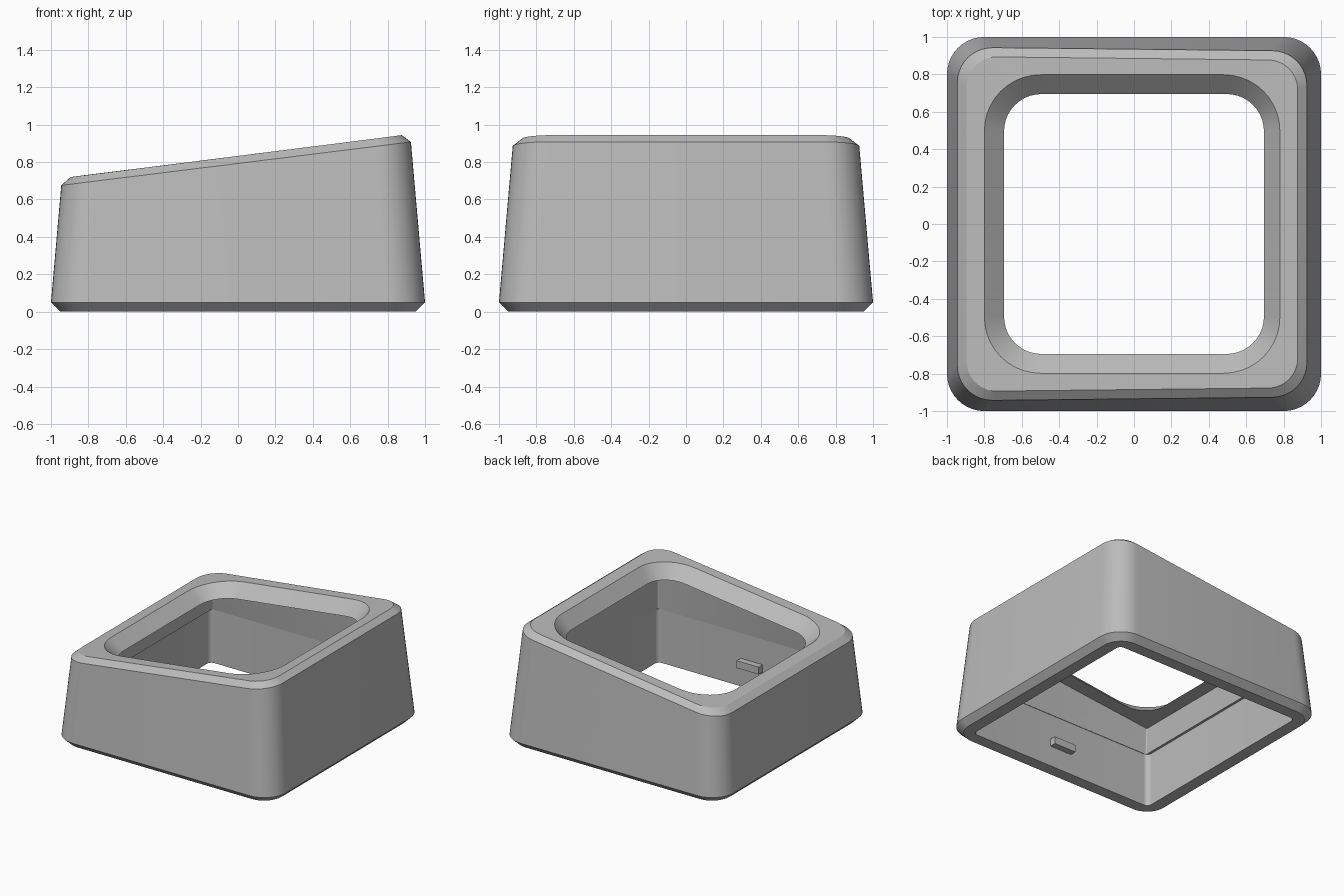
import bpy, bmesh, math

cube = bpy.data.objects.get("Cube")
if cube:
    bpy.data.objects.remove(cube, do_unlink=True)

grey = bpy.data.materials.new("mid grey")
grey.use_nodes = True
color = (0.5, 0.5, 0.5, 1)
grey.diffuse_color = color
grey.node_tree.nodes["Principled BSDF"].inputs["Base Color"].default_value = color

SEGMENTS = 10
DRAFT = 0.088


def ring(x0, x1, half_y, radius, height):
    """Rounded rectangle; height is a function of x."""
    points = []
    corners = [(1, 1), (-1, 1), (-1, -1), (1, -1)]
    for i, (sx, sy) in enumerate(corners):
        cx = x1 - radius if sx > 0 else x0 + radius
        cy = sy * (half_y - radius)
        for k in range(SEGMENTS + 1):
            a = math.pi / 2 * (i + k / SEGMENTS)
            x = cx + radius * math.cos(a)
            y = cy + radius * math.sin(a)
            points.append((x, y, height(x)))
    return points


def top_plane(drop):
    return lambda x: 0.832 - drop + 0.1243 * x


def level(z):
    return lambda x: z


def drafted(points, inset):
    """Pull a ring in with height, following the sloping outer walls."""
    result = []
    for x, y, z in points:
        k = 1 - DRAFT * (z - 0.05) - inset
        result.append((x * k, y * k, z))
    return result


def make_object(name, bm):
    bmesh.ops.recalc_face_normals(bm, faces=bm.faces)
    mesh = bpy.data.meshes.new(name)
    bm.to_mesh(mesh)
    bm.free()
    mesh.materials.append(grey)
    obj = bpy.data.objects.new(name, mesh)
    bpy.context.collection.objects.link(obj)
    return obj


# Cross-section rings, from the underside, up the outside, and down the inside
skirt = ring(-1, 1, 1, 0.2, level(0.05))
shoulder = drafted(ring(-1, 1, 1, 0.2, lambda x: 0.792 + 0.116 * x), 0)
rim = drafted(ring(-1, 1, 1, 0.18, lambda x: 0.832 + 0.112 * x), 0.046)
ceiling = [(x, y * (1 + 0.025 * x), z)
           for x, y, z in ring(-0.80, 0.84, 0.82, 0.01, top_plane(0.1))]
rings = [
    ring(-0.95, 0.95, 0.95, 0.16, level(0)),
    skirt,
    shoulder,
    rim,
    ring(-0.80, 0.78, 0.798, 0.30, top_plane(0)),
    ring(-0.695, 0.695, 0.695, 0.20, top_plane(0.1)),
    ceiling,
    ring(-0.83, 0.85, 0.848, 0.01, level(0.44)),
    ring(-0.85, 0.852, 0.852, 0.04, level(0.44)),
    ring(-0.85, 0.852, 0.852, 0.04, level(0)),
]

# Hollow housing
bm = bmesh.new()
loops = [[bm.verts.new(p) for p in points] for points in rings]
for i, lower in enumerate(loops):
    upper = loops[(i + 1) % len(loops)]
    for j in range(len(lower)):
        n = (j + 1) % len(lower)
        bm.faces.new((lower[j], lower[n], upper[n], upper[j]))
housing = make_object("housing", bm)
bpy.ops.object.select_all(action="DESELECT")
housing.select_set(True)
bpy.context.view_layer.objects.active = housing
bpy.ops.object.shade_smooth_by_angle(angle=math.radians(25))

# Small catch on the inside of the front wall
bm = bmesh.new()
bmesh.ops.create_cube(bm, size=1)
bmesh.ops.scale(bm, vec=(0.2, 0.07, 0.06), verts=bm.verts)
bmesh.ops.translate(bm, vec=(0, -0.835, 0.2), verts=bm.verts)
make_object("inner_catch", bm)
